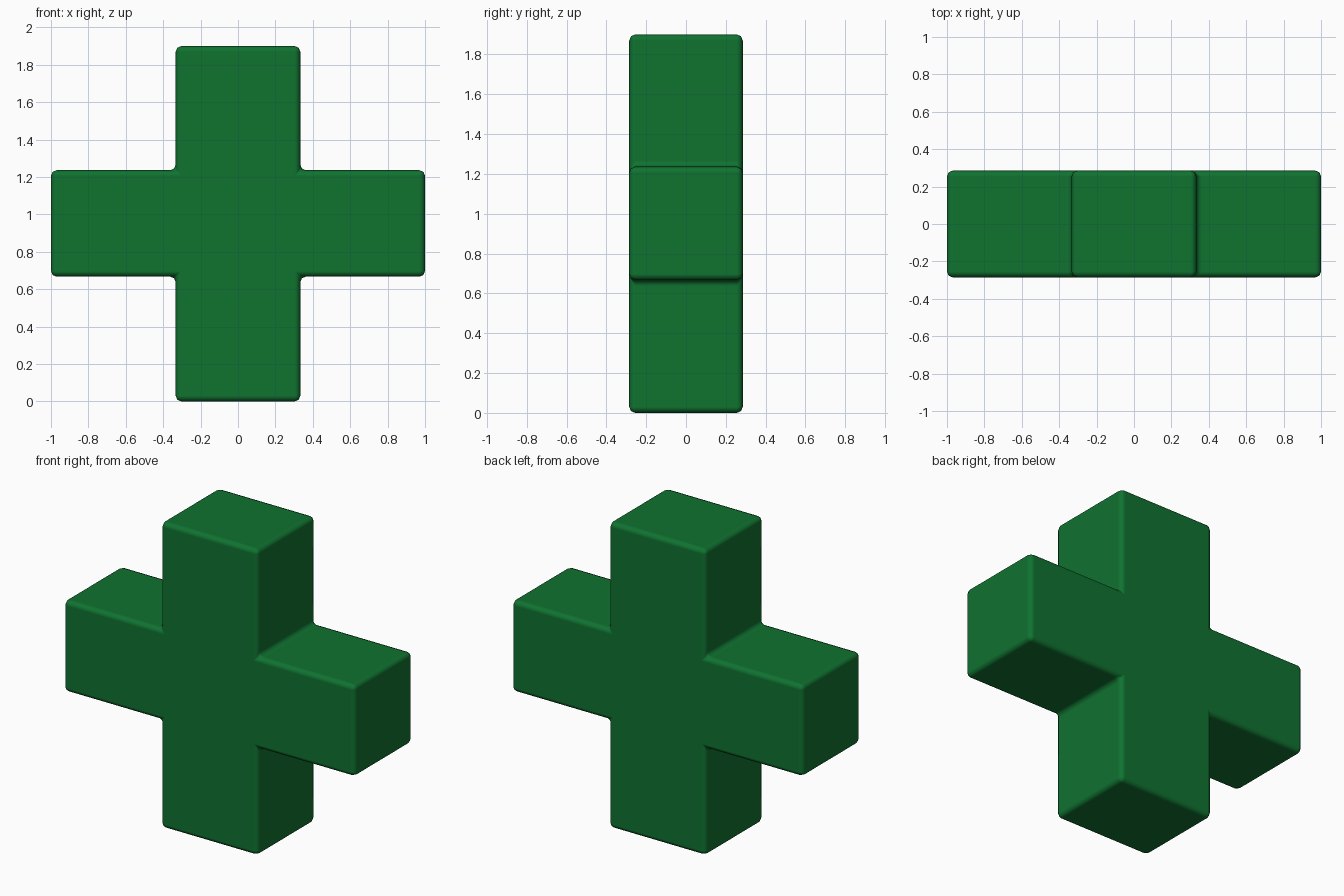
import bpy, bmesh

if "Cube" in bpy.data.objects:
    bpy.data.objects.remove(bpy.data.objects["Cube"])

W, A, D = 0.333, 1.0, 0.285      # upright half width, arm reach, half depth
Z0, Z1, TOP = 0.667, 1.236, 1.9  # arm underside, arm top, overall height

# Cross outline: right half, then mirrored left half
right = [(W, 0), (W, Z0), (A, Z0), (A, Z1), (W, Z1), (W, TOP)]
outline = right + [(-x, z) for x, z in reversed(right)]

# Extrude the outline through the depth
bm = bmesh.new()
face = bm.faces.new([bm.verts.new((x, -D, z)) for x, z in outline])
ext = bmesh.ops.extrude_face_region(bm, geom=[face], use_keep_orig=True)
verts = [v for v in ext["geom"] if isinstance(v, bmesh.types.BMVert)]
bmesh.ops.translate(bm, verts=verts, vec=(0, 2 * D, 0))
bmesh.ops.recalc_face_normals(bm, faces=bm.faces)
mesh = bpy.data.meshes.new("cross")
bm.to_mesh(mesh)
bm.free()
cross = bpy.data.objects.new("cross", mesh)
bpy.context.collection.objects.link(cross)

# Softened edges, including the inner corners
bev = cross.modifiers.new("soft_edges", "BEVEL")
bev.width = 0.03
bev.segments = 2
bev.limit_method = 'ANGLE'
bev.harden_normals = True
mesh.shade_smooth()

# Green material
mat = bpy.data.materials.new("green")
mat.diffuse_color = (0.005, 0.17, 0.03, 1)
mat.use_nodes = True
mat.node_tree.nodes["Principled BSDF"].inputs["Base Color"].default_value = mat.diffuse_color
mesh.materials.append(mat)
